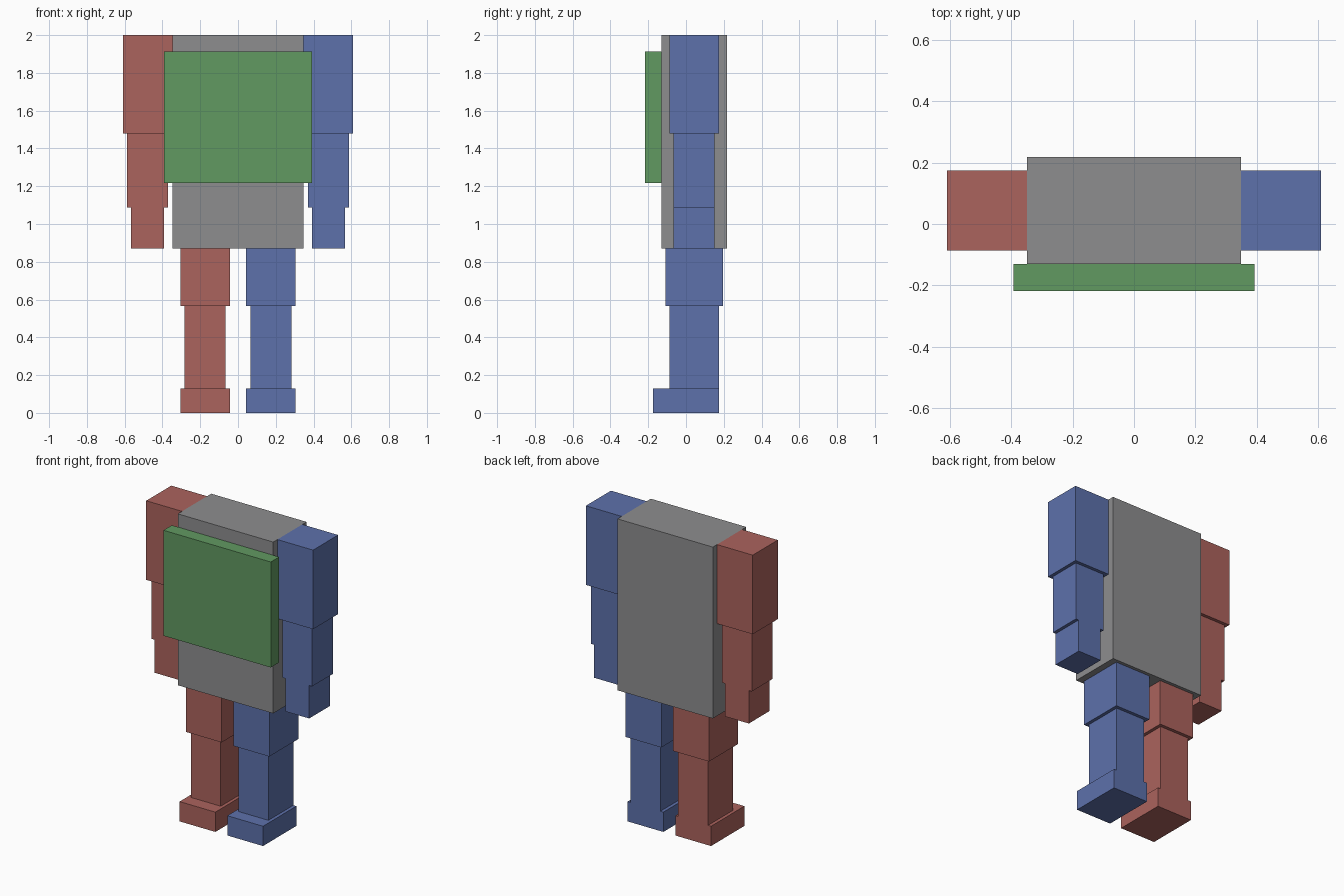
import bpy

cube = bpy.data.objects.get("Cube")
if cube:
    bpy.data.objects.remove(cube, do_unlink=True)

UNIT = 2 / 23  # the figure is 23 units tall


def material(name, colour):
    mat = bpy.data.materials.new(name)
    mat.use_nodes = True
    mat.diffuse_color = (*colour, 1)
    mat.node_tree.nodes["Principled BSDF"].inputs["Base Color"].default_value = (*colour, 1)
    return mat


grey = material("grey", (0.27, 0.27, 0.275))
green = material("green", (0.12, 0.32, 0.12))
red = material("red", (0.41, 0.125, 0.11))
blue = material("blue", (0.11, 0.165, 0.41))


def block(name, x, y, z, mat):
    """Box spanning the given (low, high) ranges, in units."""
    spans = (x, y, z)
    bpy.ops.mesh.primitive_cube_add(size=1, location=[(a + b) / 2 * UNIT for a, b in spans])
    obj = bpy.context.object
    obj.name = name
    obj.scale = [(b - a) * UNIT for a, b in spans]
    bpy.ops.object.transform_apply(location=False, rotation=False, scale=True)
    obj.data.materials.append(mat)


# Torso and chest plate
block("torso", (-4, 4), (-1.5, 2.5), (10, 23), grey)
block("chest_plate", (-4.5, 4.5), (-2.5, -1.5), (14, 22), green)

# Limb parts: distance from the middle, depth and height ranges
LIMBS = {
    "upper_arm": ((4, 7), (-1, 2), (17, 23)),
    "forearm": ((4.25, 6.75), (-0.75, 1.75), (12.5, 17)),
    "hand": ((4.5, 6.5), (-0.75, 1.75), (10, 12.5)),
    "thigh": ((0.5, 3.5), (-1.25, 2.25), (6.5, 10)),
    "shin": ((0.75, 3.25), (-1, 2), (1.5, 6.5)),
    "foot": ((0.5, 3.5), (-2, 2), (0, 1.5)),
}

# Left limbs are blue, right limbs are red
for side, sign, mat in (("left", 1, blue), ("right", -1, red)):
    for part, (x, y, z) in LIMBS.items():
        block(f"{side}_{part}", sorted(sign * v for v in x), y, z, mat)
